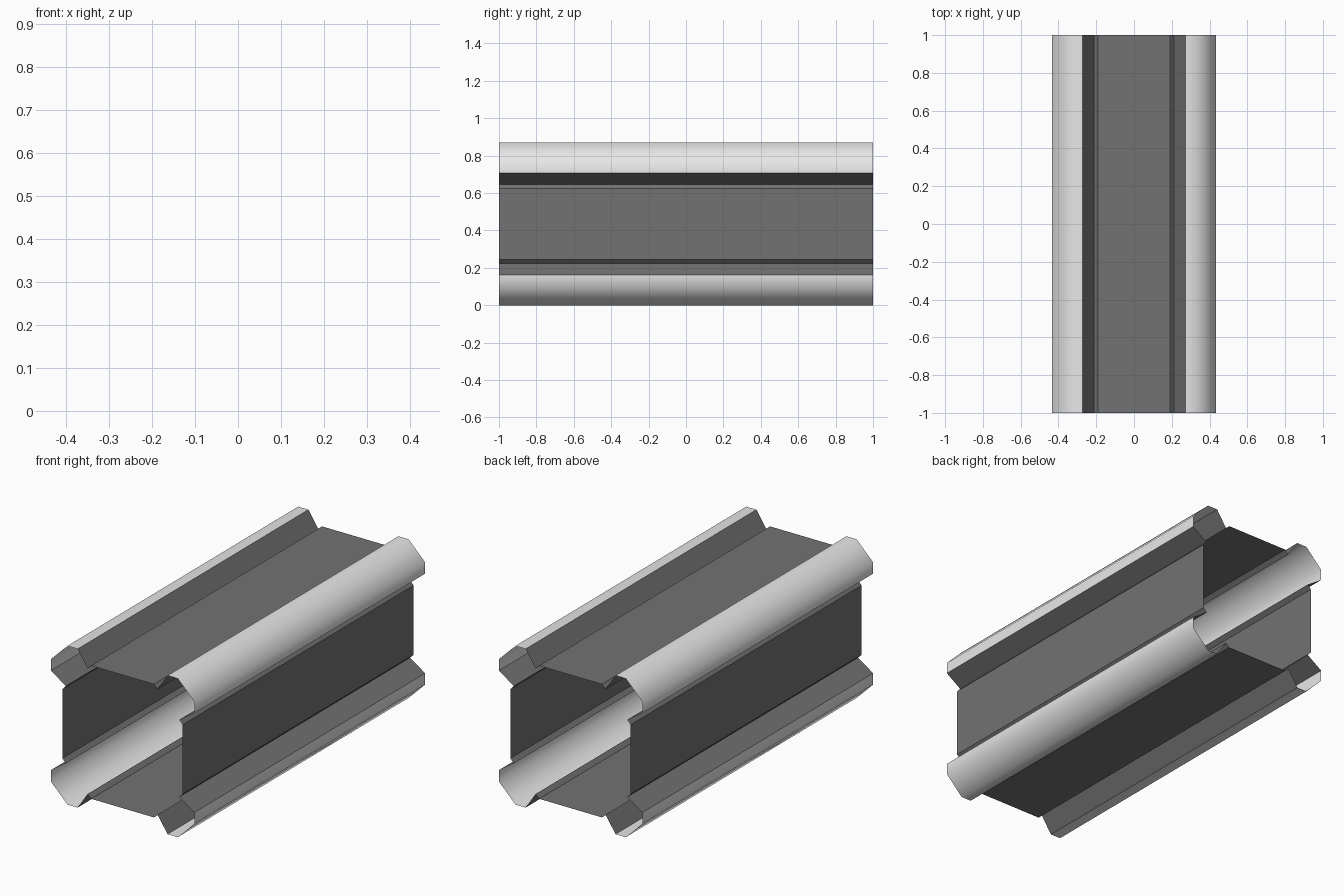
import bpy
import math

if "Cube" in bpy.data.objects:
    bpy.data.objects.remove(bpy.data.objects["Cube"])

HALF_LEN = 1.0
CENTRE_Z = 0.435


def material(name, grey):
    m = bpy.data.materials.new(name)
    m.diffuse_color = (grey, grey, grey, 1.0)
    m.use_nodes = True
    m.node_tree.nodes["Principled BSDF"].inputs["Base Color"].default_value = m.diffuse_color
    return m


light = material("light grey", 0.8)
dark = material("dark grey", 0.17)


def strip(name, profile, turn, mat, smooth):
    """Open sheet: an x-z profile turned about the long axis and swept along y."""
    c, s = math.cos(turn), math.sin(turn)
    pts = [(x * c + z * s, CENTRE_Z - x * s + z * c) for x, z in profile]
    n = len(pts)
    verts = [(x, y, z) for y in (-HALF_LEN, HALF_LEN) for x, z in pts]
    faces = [(i, i + 1, n + i + 1, n + i) for i in range(n - 1)]
    mesh = bpy.data.meshes.new(name)
    mesh.from_pydata(verts, [], faces)
    mesh.materials.append(mat)
    obj = bpy.data.objects.new(name, mesh)
    bpy.context.collection.objects.link(obj)
    if smooth:
        bpy.ops.object.select_all(action='DESELECT')
        obj.select_set(True)
        bpy.context.view_layer.objects.active = obj
        bpy.ops.object.shade_smooth_by_angle(angle=math.radians(50))


# Bevelled corner rail: top land, chamfer, side land
rail = [(0.273, 0.435), (0.335, 0.435), (0.435, 0.335), (0.435, 0.273)]

# Recessed channel wall: sloped side, small lip, flat panel, then mirrored
half = [(0.19, 0.365), (0.212, 0.344), (0.273, 0.435)]
channel = [(-x, z) for x, z in reversed(half)] + half

for k, side in enumerate(("top", "right", "bottom", "left")):
    turn = k * math.pi / 2
    strip("channel_wall_" + side, channel, turn, dark, False)
    strip("corner_rail_" + side, rail, turn, light, True)
